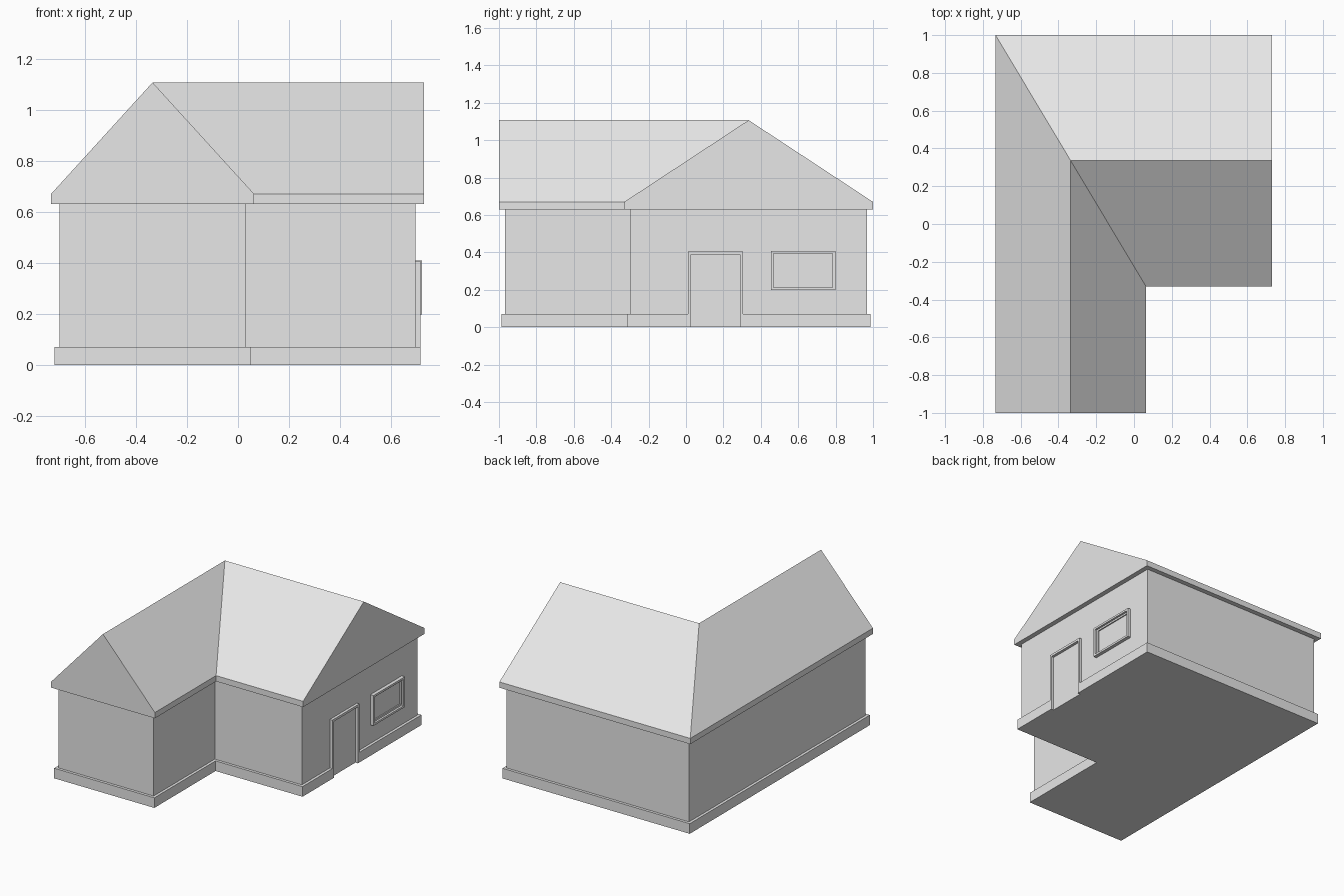
import bpy, bmesh

cube = bpy.data.objects.get("Cube")
if cube:
    bpy.data.objects.remove(cube, do_unlink=True)

GREY = (0.8, 0.8, 0.8, 1.0)
plaster = bpy.data.materials.new("plain_grey")
plaster.use_nodes = True
plaster.diffuse_color = GREY
plaster.node_tree.nodes["Principled BSDF"].inputs["Base Color"].default_value = GREY


def finish(name, bm):
    """Turn a bmesh into a named, flat shaded object."""
    bmesh.ops.recalc_face_normals(bm, faces=bm.faces[:])
    mesh = bpy.data.meshes.new(name)
    bm.to_mesh(mesh)
    bm.free()
    mesh.materials.append(plaster)
    obj = bpy.data.objects.new(name, mesh)
    bpy.context.collection.objects.link(obj)
    return obj


def prism(name, outline, vector):
    """Extrude a closed outline of 3D points along a vector."""
    bm = bmesh.new()
    face = bm.faces.new([bm.verts.new(p) for p in outline])
    new = bmesh.ops.extrude_face_region(bm, geom=[face], use_keep_orig=True)
    verts = [g for g in new["geom"] if isinstance(g, bmesh.types.BMVert)]
    bmesh.ops.translate(bm, verts=verts, vec=vector)
    return finish(name, bm)


def l_shape(grow, z):
    """L-shaped plan, offset outwards from the wall line."""
    left, right, inner_x = -0.70 - grow, 0.697 + grow, 0.03 + grow
    front, back, inner_y = -0.967 - grow, 0.967 + grow, -0.297 - grow
    return [(left, front, z), (inner_x, front, z), (inner_x, inner_y, z),
            (right, inner_y, z), (right, back, z), (left, back, z)]


WALL_X, PLINTH_Z, EAVE_Z = 0.697, 0.07, 0.63
DOOR_A, DOOR_B, DOOR_TOP, TRIM = 0.026, 0.29, 0.39, 0.016
STEP = 0.019

# Walls
prism("walls", l_shape(0, PLINTH_Z), (0, 0, EAVE_Z - PLINTH_Z))

# Plinth, notched at the doorway
plan = l_shape(STEP, 0)
face_x = WALL_X + STEP
plan[4:4] = [(face_x, DOOR_A, 0), (WALL_X, DOOR_A, 0),
             (WALL_X, DOOR_B, 0), (face_x, DOOR_B, 0)]
prism("plinth", plan, (0, 0, PLINTH_Z))

# Door frame standing on the plinth
a, b, top = DOOR_A - TRIM, DOOR_B + TRIM, DOOR_TOP + TRIM
trim = [(a, PLINTH_Z), (a, top), (b, top), (b, PLINTH_Z),
        (DOOR_B, PLINTH_Z), (DOOR_B, DOOR_TOP),
        (DOOR_A, DOOR_TOP), (DOOR_A, PLINTH_Z)]
prism("door_frame", [(WALL_X, y, z) for y, z in trim], (STEP, 0, 0))

# Window: stepped rectangular frame closed by the pane
bm = bmesh.new()
rings = []
for inset, depth in ((0, 0), (0, 0.024), (0.014, 0.024), (0.014, 0.01),
                     (0.026, 0.01), (0.026, 0.002)):
    y0, y1, z0, z1 = 0.454 + inset, 0.798 - inset, 0.198 + inset, 0.408 - inset
    rings.append([bm.verts.new((WALL_X + depth, y, z))
                  for y, z in ((y0, z0), (y1, z0), (y1, z1), (y0, z1))])
for r, s in zip(rings, rings[1:]):
    for i in range(4):
        j = (i + 1) % 4
        bm.faces.new((r[i], r[j], s[j], s[i]))
bm.faces.new(rings[-1])
bm.faces.new(rings[0])
finish("window", bm)

# Roof: fascia band, soffit, four slopes and two gables
bm = bmesh.new()
low = [bm.verts.new(p) for p in l_shape(0.033, EAVE_Z)]
high = [bm.verts.new(p) for p in l_shape(0.033, 0.67)]
RIDGE_Z = 1.107
ridge_front = bm.verts.new((-0.335, -1, RIDGE_Z))
ridge_corner = bm.verts.new((-0.335, 0.335, RIDGE_Z))
ridge_side = bm.verts.new((0.73, 0.335, RIDGE_Z))
bm.faces.new(low)
for i in (1, 2, 4, 5):
    j = (i + 1) % 6
    bm.faces.new((low[i], low[j], high[j], high[i]))
for i, apex in ((0, ridge_front), (3, ridge_side)):
    bm.faces.new((low[i], low[i + 1], high[i + 1], apex, high[i]))
bm.faces.new((high[0], ridge_front, ridge_corner, high[5]))
bm.faces.new((high[1], high[2], ridge_corner, ridge_front))
bm.faces.new((high[2], high[3], ridge_side, ridge_corner))
bm.faces.new((high[4], high[5], ridge_corner, ridge_side))
finish("roof", bm)
